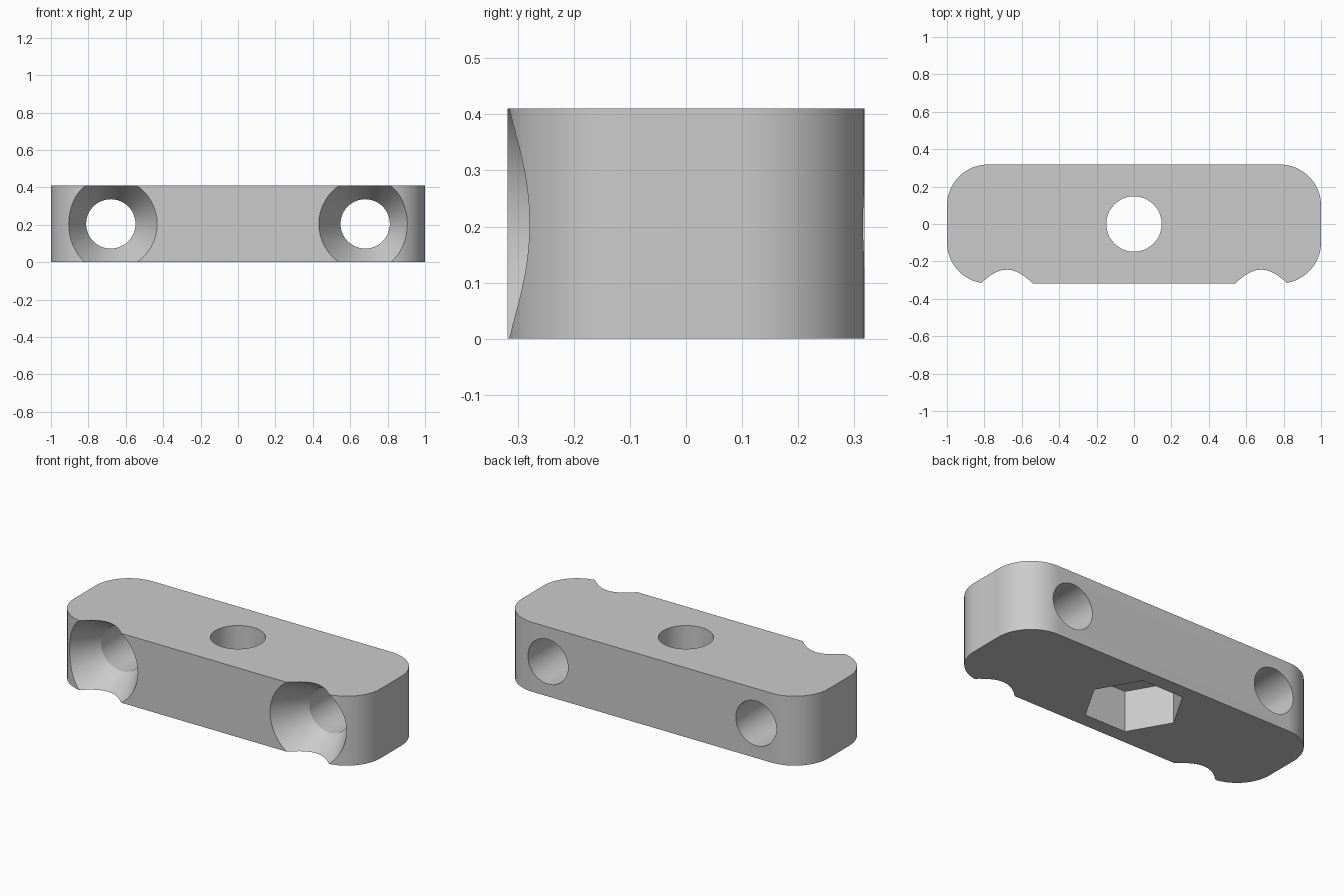
import bpy
import bmesh
from math import pi, cos, sin, radians
from mathutils import Matrix

cube = bpy.data.objects.get("Cube")
if cube:
    bpy.data.objects.remove(cube, do_unlink=True)

HALF_X, HALF_Y, HEIGHT, CORNER = 1.0, 0.318, 0.41, 0.22
SCREW_X, SCREW_R, SINK_R, SINK_DEPTH = 0.68, 0.132, 0.248, 0.20
BOLT_R, NUT_R, NUT_DEPTH = 0.148, 0.268, 0.24
MARGIN = 0.1

grey = bpy.data.materials.new("plain grey")
grey.use_nodes = True
colour = (0.6, 0.6, 0.6, 1)
grey.diffuse_color = colour
grey.node_tree.nodes["Principled BSDF"].inputs["Base Color"].default_value = colour


def add_object(name, bm):
    bmesh.ops.recalc_face_normals(bm, faces=bm.faces)
    mesh = bpy.data.meshes.new(name)
    bm.to_mesh(mesh)
    bm.free()
    mesh.materials.append(grey)
    obj = bpy.data.objects.new(name, mesh)
    bpy.context.collection.objects.link(obj)
    return obj


def lathe_cutter(name, rings, sides, matrix):
    """Closed solid from (radius, height) rings around local z."""
    bm = bmesh.new()
    loops = [[bm.verts.new((r * cos(2 * pi * i / sides), r * sin(2 * pi * i / sides), h))
              for i in range(sides)] for r, h in rings]
    for low, high in zip(loops, loops[1:]):
        for i in range(sides):
            j = (i + 1) % sides
            bm.faces.new((low[i], low[j], high[j], high[i]))
    bm.faces.new(loops[0])
    bm.faces.new(loops[-1])
    bm.transform(matrix)
    obj = add_object(name, bm)
    obj.hide_render = True
    return obj


# Rounded bar
bm = bmesh.new()
steps = 16
outline = []
for quarter, (sx, sy) in enumerate(((1, 1), (-1, 1), (-1, -1), (1, -1))):
    for i in range(steps + 1):
        a = (quarter + i / steps) * pi / 2
        outline.append(bm.verts.new((sx * (HALF_X - CORNER) + CORNER * cos(a),
                                     sy * (HALF_Y - CORNER) + CORNER * sin(a), 0)))
base = bm.faces.new(outline)
top = bmesh.ops.extrude_face_region(bm, geom=[base])
bmesh.ops.translate(bm, vec=(0, 0, HEIGHT),
                    verts=[v for v in top["geom"] if isinstance(v, bmesh.types.BMVert)])
bar = add_object("mounting_bar", bm)

# Countersunk screw holes, cut from the front through to the back
slope = (SINK_R - SCREW_R) / SINK_DEPTH
screw_rings = [(SINK_R + slope * MARGIN, -MARGIN), (SCREW_R, SINK_DEPTH),
               (SCREW_R, 2 * HALF_Y + MARGIN)]
cutters = []
for side, sx in (("left", 1), ("right", -1)):
    place = Matrix.Translation((sx * SCREW_X, -HALF_Y, HEIGHT / 2)) @ Matrix.Rotation(radians(-90), 4, 'X')
    cutters.append(lathe_cutter(side + "_screw_cutter", screw_rings, 48, place))

# Central bolt hole and hexagonal nut pocket underneath
cutters.append(lathe_cutter("bolt_cutter", [(BOLT_R, -MARGIN), (BOLT_R, HEIGHT + MARGIN)],
                            48, Matrix.Identity(4)))
cutters.append(lathe_cutter("nut_pocket_cutter", [(NUT_R, -MARGIN), (NUT_R, NUT_DEPTH)],
                            6, Matrix.Identity(4)))

for cutter in cutters:
    mod = bar.modifiers.new(cutter.name, 'BOOLEAN')
    mod.operation = 'DIFFERENCE'
    mod.solver = 'EXACT'
    mod.object = cutter

# Apply the cuts, remove the helpers and smooth the round surfaces
bpy.ops.object.select_all(action='DESELECT')
bpy.context.view_layer.objects.active = bar
bar.select_set(True)
for mod in list(bar.modifiers):
    bpy.ops.object.modifier_apply(modifier=mod.name)
for cutter in cutters:
    bpy.data.objects.remove(cutter, do_unlink=True)
bpy.ops.object.shade_smooth_by_angle(angle=radians(25))
